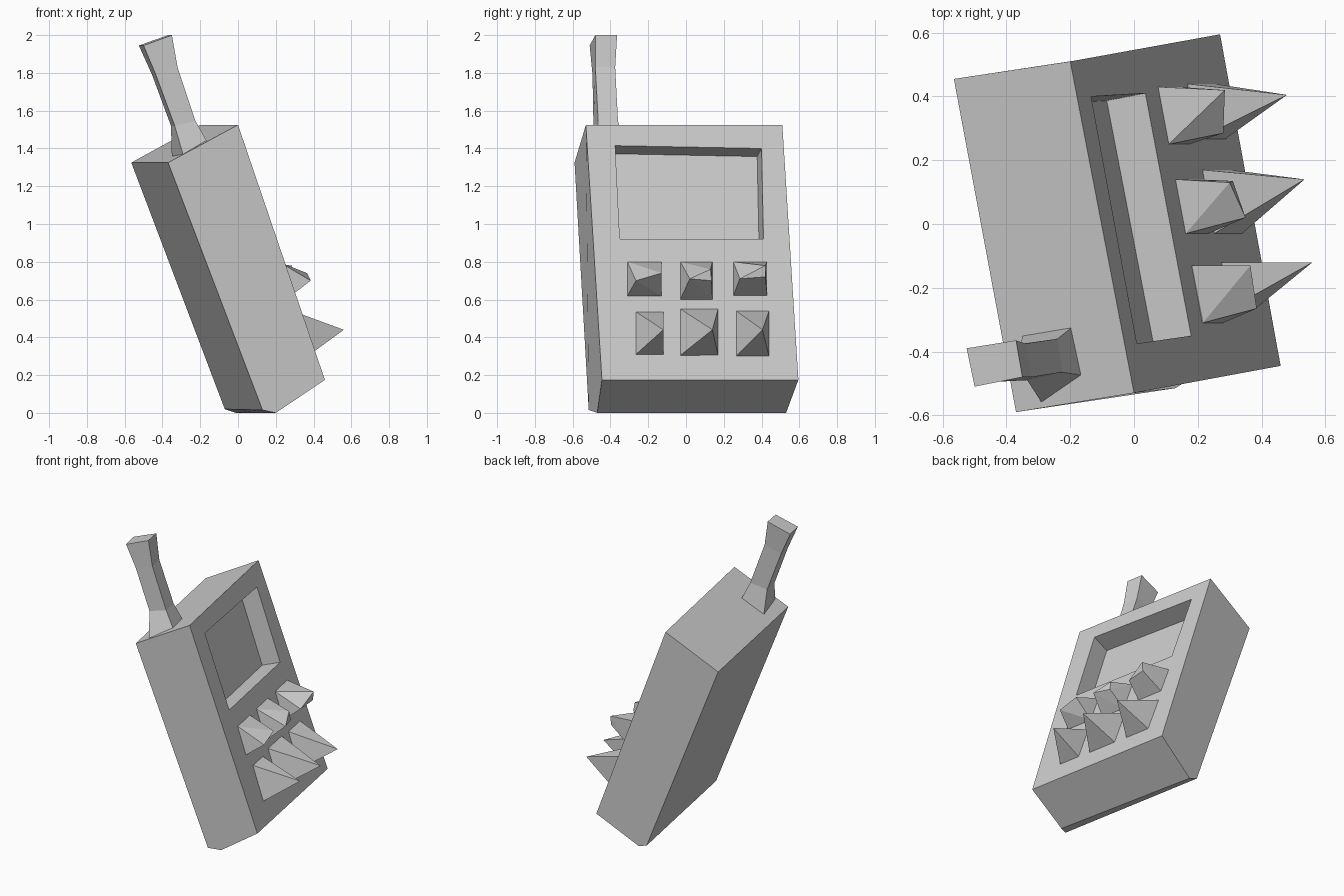
import bpy, bmesh
from mathutils import Vector

if "Cube" in bpy.data.objects:
    bpy.data.objects.remove(bpy.data.objects["Cube"])

# Tilted front panel: corner, across and down vectors, outward normal
CORNER = Vector((0.0, -0.53, 1.525))
ACROSS = Vector((-0.2, 1.04, 0.0))
DOWN = Vector((0.465, 0.085, -1.35))
NORMAL = DOWN.cross(ACROSS).normalized()


def on_panel(y, z, lift=0.0):
    """Panel point seen at (y, z) from the right, pushed along the normal."""
    t = (CORNER.z - z) / -DOWN.z
    s = (y - CORNER.y - t * DOWN.y) / ACROSS.y
    return CORNER + ACROSS * s + DOWN * t + NORMAL * lift


def finish(name, bm):
    bmesh.ops.recalc_face_normals(bm, faces=bm.faces)
    mesh = bpy.data.meshes.new(name)
    bm.to_mesh(mesh)
    bm.free()
    obj = bpy.data.objects.new(name, mesh)
    bpy.context.collection.objects.link(obj)
    return obj


def loft(name, rings):
    """Closed skin through rings of equal point count."""
    bm = bmesh.new()
    loops = [[bm.verts.new(p) for p in ring] for ring in rings]
    n = len(loops[0])
    for a, b in zip(loops, loops[1:]):
        for i in range(n):
            j = (i + 1) % n
            bm.faces.new((a[i], a[j], b[j], b[i]))
    bm.faces.new(loops[0])
    bm.faces.new(loops[-1])
    return finish(name, bm)


def hull(name, points):
    bm = bmesh.new()
    verts = [bm.verts.new(p) for p in points]
    res = bmesh.ops.convex_hull(bm, input=verts)
    junk = [g for g in res["geom_interior"] + res["geom_unused"]
            if isinstance(g, bmesh.types.BMVert) and g.is_valid]
    bmesh.ops.delete(bm, geom=list(set(junk)), context='VERTS')
    return finish(name, bm)


# Body: five-sided slab profile, one ring for each side
body = loft("body", [
    [(0.0, -0.53, 1.525), (-0.37, -0.59, 1.325), (0.13, -0.515, 0.015),
     (0.2, -0.47, 0.0), (0.46, -0.445, 0.175)],
    [(-0.2, 0.51, 1.525), (-0.565, 0.455, 1.325), (-0.07, 0.53, 0.02),
     (-0.01, 0.53, 0.0), (0.27, 0.595, 0.175)],
])

# Screen recess cut into the panel
screen = [(-0.375, 1.415), (0.4, 1.40), (0.41, 0.92), (-0.35, 0.92)]
cutter = loft("screen_cutter", [[on_panel(y, z, d) for y, z in screen]
                                for d in (0.1, -0.13)])
cutter.hide_render = True
cut = body.modifiers.new("screen_recess", 'BOOLEAN')
cut.object = cutter
cut.solver = 'EXACT'
bpy.context.view_layer.objects.active = body
bpy.ops.object.modifier_apply(modifier=cut.name)
bpy.data.objects.remove(cutter)

# Upper buttons: (left, right, bottom, top) footprint and raised points
upper = [
    ((-0.31, -0.13, 0.62, 0.80), [(0.385, -0.265, 0.70), (0.365, -0.13, 0.74), (0.34, -0.2, 0.70)]),
    ((-0.03, 0.14, 0.60, 0.80), [(0.35, 0.02, 0.71), (0.30, 0.13, 0.76), (0.31, 0.135, 0.70)]),
    ((0.25, 0.43, 0.62, 0.80), [(0.28, 0.285, 0.71), (0.285, 0.42, 0.78), (0.28, 0.42, 0.72)]),
]
# Lower buttons: footprint and sharp tip with a low front ridge
lower = [
    ((-0.265, -0.12, 0.31, 0.535), [(0.56, -0.12, 0.44)]),
    ((-0.03, 0.17, 0.305, 0.55), [(0.535, 0.14, 0.44)]),
    ((0.265, 0.44, 0.30, 0.54), [(0.48, 0.405, 0.44)]),
]
for row, buttons in (("upper", upper), ("lower", lower)):
    for i, ((y0, y1, z0, z1), raised) in enumerate(buttons):
        corners = [(y0, z0), (y1, z0), (y1, z1), (y0, z1)]
        points = [on_panel(y, z, d) for y, z in corners for d in (0.0, -0.02)]
        points += [Vector(p) for p in raised]
        if row == "lower":
            points.append(on_panel(y0 + 0.08, z0 + 0.06, 0.06))
        hull(f"{row}_button_{i + 1}", points)

# Antenna: flared foot, narrow neck, wider tip
loft("antenna", [
    [(-0.35, -0.35, 1.35), (-0.29, -0.56, 1.365), (-0.16, -0.475, 1.43), (-0.19, -0.32, 1.42)],
    [(-0.355, -0.38, 1.52), (-0.335, -0.49, 1.52), (-0.225, -0.465, 1.545), (-0.24, -0.36, 1.545)],
    [(-0.455, -0.39, 1.79), (-0.435, -0.495, 1.79), (-0.32, -0.48, 1.83), (-0.34, -0.375, 1.83)],
    [(-0.525, -0.39, 1.945), (-0.5, -0.51, 1.945), (-0.35, -0.48, 2.0), (-0.37, -0.365, 2.0)],
])
